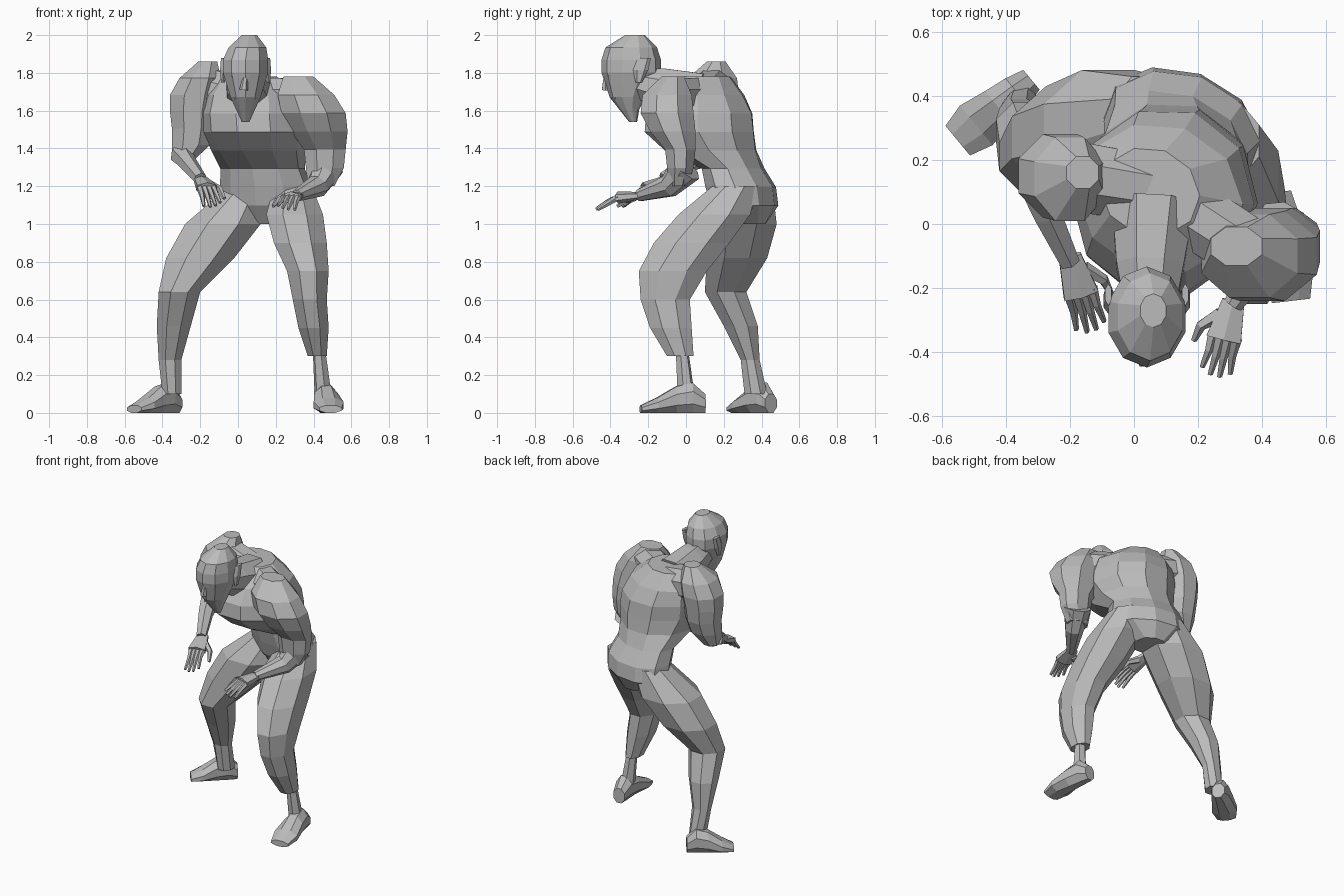
import bpy, bmesh, math
from mathutils import Vector, Matrix

cube = bpy.data.objects.get("Cube")
if cube:
    bpy.data.objects.remove(cube, do_unlink=True)

# Single clay grey for the whole figure
clay = bpy.data.materials.new("clay_grey")
clay.use_nodes = True
grey = (0.5, 0.5, 0.5, 1)
clay.diffuse_color = grey
clay.node_tree.nodes["Principled BSDF"].inputs["Base Color"].default_value = grey

UP = Vector((0, 0, 1))


def skin(name, frames, sides):
    """Loft flat-faced rings; each frame is (centre, side vector, depth vector)."""
    bm = bmesh.new()
    rings = []
    half = math.pi / sides
    for centre, side, depth in frames:
        ring = []
        for i in range(sides):
            angle = half * (2 * i + 1)
            offset = side * math.cos(angle) + depth * math.sin(angle)
            ring.append(bm.verts.new(centre + offset / math.cos(half)))
        rings.append(ring)
    for low, high in zip(rings, rings[1:]):
        for i in range(sides):
            j = (i + 1) % sides
            bm.faces.new((low[i], low[j], high[j], high[i]))
    bm.faces.new(rings[0])
    bm.faces.new(rings[-1])
    bmesh.ops.recalc_face_normals(bm, faces=bm.faces)
    mesh = bpy.data.meshes.new(name)
    bm.to_mesh(mesh)
    bm.free()
    mesh.materials.append(clay)
    bpy.context.collection.objects.link(bpy.data.objects.new(name, mesh))


def stack(name, bottom, top, rings, yaw=0, sides=8):
    """Evenly spaced level slices given as (x, y, half width, half depth)."""
    turn = Matrix.Rotation(math.radians(yaw), 3, "Z")
    step = (top - bottom) / (len(rings) - 1)
    frames = []
    for i, (x, y, width, depth) in enumerate(rings):
        centre = Vector((x, y, bottom + step * i))
        frames.append((centre, turn @ Vector((width, 0, 0)), turn @ Vector((0, depth, 0))))
    skin(name, frames, sides)


def tube(name, path, start, end, sides=6, flatten=1):
    """Sweep along a path, tapering evenly from the start to the end radius."""
    path = [Vector(point) for point in path]
    last = len(path) - 1
    frames = []
    for i, point in enumerate(path):
        along = (path[min(i + 1, last)] - path[max(i - 1, 0)]).normalized()
        side = along.cross(UP).normalized()
        radius = start + (end - start) * i / last
        frames.append((point, side * radius, side.cross(along) * radius * flatten))
    skin(name, frames, sides)


def hand(prefix, wrist, tip, thumb_sign):
    """Palm, four bent fingers and a thumb, reaching from wrist to tip."""
    wrist, tip = Vector(wrist), Vector(tip)
    along = tip - wrist
    side = along.cross(UP).normalized() * thumb_sign
    lift = UP * 0.02
    knuckle = wrist + along / 2 + lift
    tube(prefix + "_palm", [wrist, wrist + along / 4 + lift / 2, knuckle],
         0.035, 0.055, flatten=0.5)
    for i in range(4):
        spread = side * (1.5 - i) * 0.025
        reach = 1 - abs(i - 1.5) / 15
        root = knuckle + spread - along / 20
        bend = wrist + along * reach * 0.75 + spread + lift * (1 - i / 3)
        end = wrist + along * reach + spread * 1.2 - lift * i / 3
        tube(f"{prefix}_finger_{i + 1}", [root, bend, end], 0.015, 0.007, sides=5)
    base = wrist + along / 5 + side * 0.03
    middle = wrist + along * 0.4 + side * 0.08
    end = wrist + along * 0.6 + side * 0.09 - lift
    tube(prefix + "_thumb", [base, middle, end], 0.02, 0.008, sides=5)


# Shoe shape shared by both feet: share of length, half width, half height
SHOE = ((0, 0.04, 0.05), (0.2, 0.055, 0.08), (0.45, 0.065, 0.07),
        (0.75, 0.08, 0.04), (1, 0.06, 0.02))


def foot(name, heel, toe):
    """Flat-soled shoe from heel to toe on the ground."""
    heel, toe = Vector((*heel, 0)), Vector((*toe, 0))
    side = (toe - heel).normalized().cross(UP)
    frames = []
    for share, width, height in SHOE:
        centre = heel.lerp(toe, share) + UP * height
        frames.append((centre, side * width, UP * height))
    skin(name, frames, 8)


# Torso, twisted so the right shoulder sits further back
stack("torso", 1, 1.78, [
    (.14, .32, .1, .1), (.15, .31, .24, .16), (.15, .29, .24, .17), (.13, .25, .22, .15),
    (.11, .13, .24, .24), (.1, .07, .27, .29), (.09, .07, .27, .28), (.08, .08, .25, .22),
    (.05, .1, .15, .13)], yaw=-20, sides=10)
tube("shoulder_girdle", [(-.2, .15, 1.72), (.06, .11, 1.67), (.34, -.07, 1.67)],
     .11, .1, sides=8)
tube("neck", [(.05, -.26, 1.75), (.05, -.13, 1.72), (.06, .06, 1.67)], .08, .13, sides=8)

# Head with tapering beard
stack("head", 1.54, 2, [
    (.04, -.28, .02, .02), (.04, -.3, .05, .05), (.04, -.31, .08, .09), (.04, -.3, .1, .12),
    (.04, -.29, .12, .15), (.04, -.29, .12, .15), (.05, -.29, .1, .13),
    (.06, -.27, .04, .05)], sides=10)


def face_bar(name, front, height, reach, sag):
    """Bar across the face that curves back evenly on both sides."""
    path = [(.04 + reach * s, front + .03 * abs(s), height - sag * abs(s)) for s in (-1, 0, 1)]
    tube(name, path, .012, .012)


face_bar("brow", -.43, 1.79, .07, 0)
face_bar("moustache", -.395, 1.69, .05, .02)
tube("nose", [(.04, -.425, 1.79), (.03, -.425, 1.71)], .01, .02)
for label, sign in (("left", 1), ("right", -1)):
    x = .04 + sign * .12
    stack(label + "_ear", 1.75, 1.88, [
        (x, -.25, .01, .015), (x, -.24, .015, .035), (x, -.22, .01, .03)], sides=6)

# Left arm, bent forward across the thigh
stack("left_upper_arm", 1.2, 1.78, [
    (.44, -.04, .07, .05), (.46, -.03, .1, .07), (.46, -.03, .11, .08), (.43, -.07, .15, .12),
    (.4, -.1, .17, .14), (.36, -.1, .15, .13), (.32, -.07, .08, .06)])
tube("left_forearm", [(.47, 0, 1.3), (.42, -.09, 1.2), (.31, -.25, 1.15)], .085, .03, sides=8)
hand("left_hand", (.31, -.24, 1.15), (.25, -.48, 1.09), 1)

# Right arm, raised shoulder and drawn back
stack("right_upper_arm", 1.33, 1.86, [
    (-.29, .12, .05, .06), (-.25, .14, .1, .09), (-.24, .15, .11, .11), (-.24, .15, .12, .12),
    (-.23, .15, .13, .13), (-.2, .14, .11, .13), (-.16, .16, .05, .05)])
tube("right_forearm", [(-.3, .12, 1.37), (-.27, .03, 1.33), (-.2, -.12, 1.24)], .055, .03)
hand("right_hand", (-.2, -.1, 1.24), (-.13, -.34, 1.1), -1)

# Left leg, stepping forward, with a cuff above a thin ankle
stack("left_leg", .3, 1.2, [
    (.42, -.03, .05, .07), (.4, -.08, .08, .11), (.38, -.11, .09, .13), (.37, -.07, .11, .18),
    (.33, .03, .14, .2), (.3, .15, .15, .19), (.29, .26, .1, .12)])
tube("left_ankle", [(.43, -.02, .32), (.45, 0, .1)], .03, .04)
foot("left_foot", (.45, .1), (.49, -.24))

# Right leg, braced out to the side and back
stack("right_leg", .1, 1.18, [
    (-.35, .37, .05, .06), (-.36, .34, .06, .05), (-.34, .29, .09, .09), (-.31, .21, .11, .11),
    (-.2, .27, .18, .16), (-.08, .3, .2, .18), (.04, .34, .11, .12)])
foot("right_foot", (-.32, .45), (-.55, .26))
